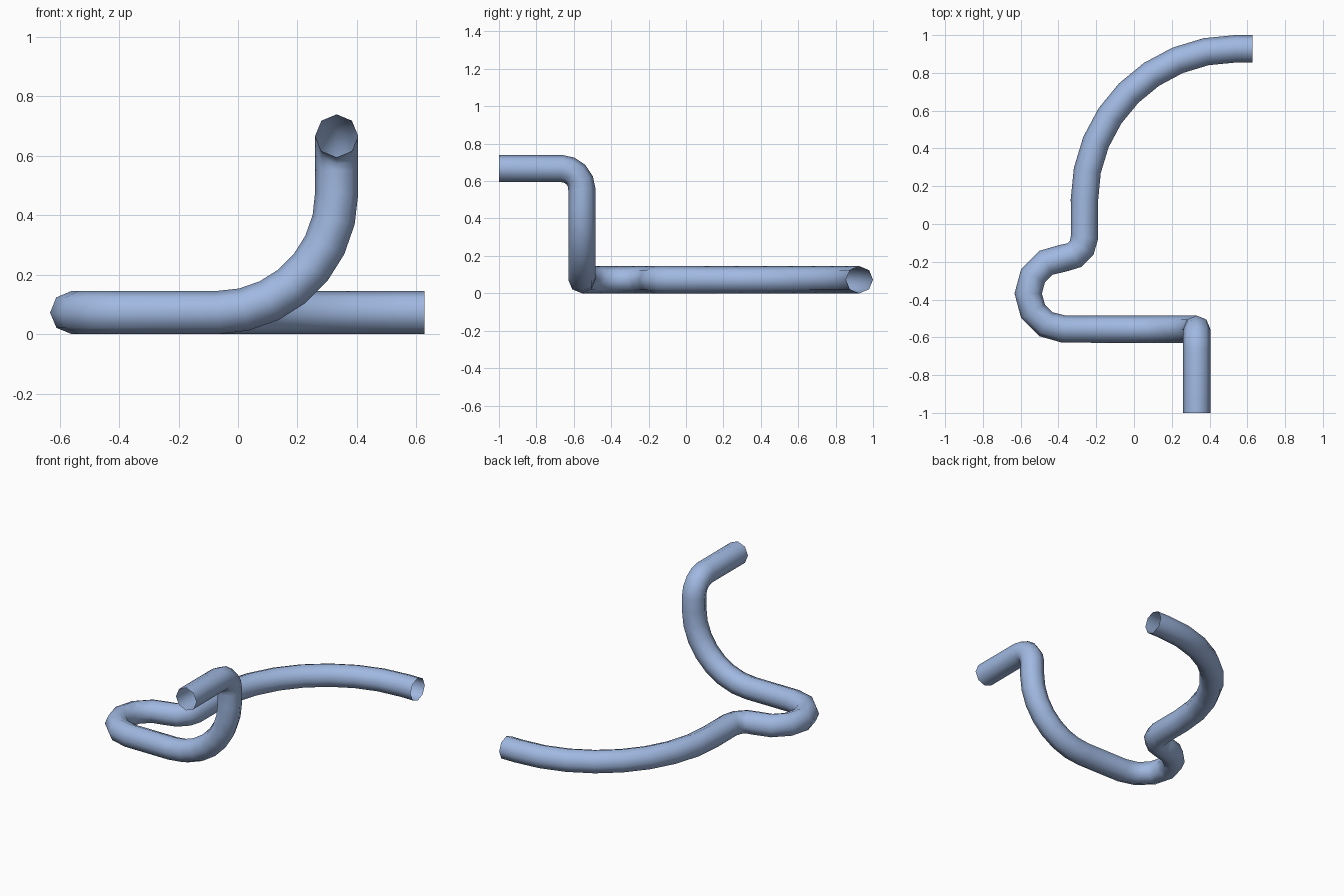
import bpy
from math import cos, sin, radians
from mathutils import Vector

cube = bpy.data.objects.get("Cube")
if cube:
    bpy.data.objects.remove(cube)

RADIUS = 0.0725


def arc(centre, u, v, radius, steps, sweep=90):
    """Bend points starting at centre + u*radius and turning towards v."""
    c, u, v = Vector(centre), Vector(u), Vector(v)
    angles = [radians(sweep * i / steps) for i in range(steps + 1)]
    return [c + (u * cos(a) + v * sin(a)) * radius for a in angles]


X, Y, Z = Vector((1, 0, 0)), Vector((0, 1, 0)), Vector((0, 0, 1))

# Centre line: straight runs are the gaps between bends
path = [Vector((0.332, -1, 0.667))]
path += arc((0.332, -0.667, 0.557), Z, Y, 0.11, 4)             # upper elbow
path += arc((-0.07, -0.557, 0.4745), X, -Z, 0.402, 7)          # wide drop bend
path += arc((-0.372, -0.368, RADIUS), -Y, -X, 0.188, 6, 180)   # return bend
path += arc((-0.372, -0.07, RADIUS), -Y, X, 0.11, 3)           # small elbow
path += arc((0.5375, 0.1275, RADIUS), -X, Y, 0.8, 8)           # long sweep
path.append(Vector((0.628, 0.9275, RADIUS)))

# Open eight-sided pipe along the centre line
curve = bpy.data.curves.new("bent_pipe", "CURVE")
curve.dimensions = "3D"
curve.bevel_depth = RADIUS
curve.bevel_resolution = 2
curve.use_fill_caps = False
spline = curve.splines.new("POLY")
spline.points.add(len(path) - 1)
for point, co in zip(spline.points, path):
    point.co = (*co, 1)
spline.use_smooth = True

# Blue material
blue = bpy.data.materials.new("soft_blue")
blue.use_nodes = True
colour = (0.35, 0.48, 0.75, 1)
blue.diffuse_color = colour
blue.node_tree.nodes["Principled BSDF"].inputs["Base Color"].default_value = colour
curve.materials.append(blue)

pipe = bpy.data.objects.new("bent_pipe", curve)
bpy.context.collection.objects.link(pipe)

# Turn the pipe into a smooth mesh
bpy.ops.object.select_all(action="DESELECT")
pipe.select_set(True)
bpy.context.view_layer.objects.active = pipe
bpy.ops.object.convert(target="MESH")
bpy.ops.object.shade_smooth()
